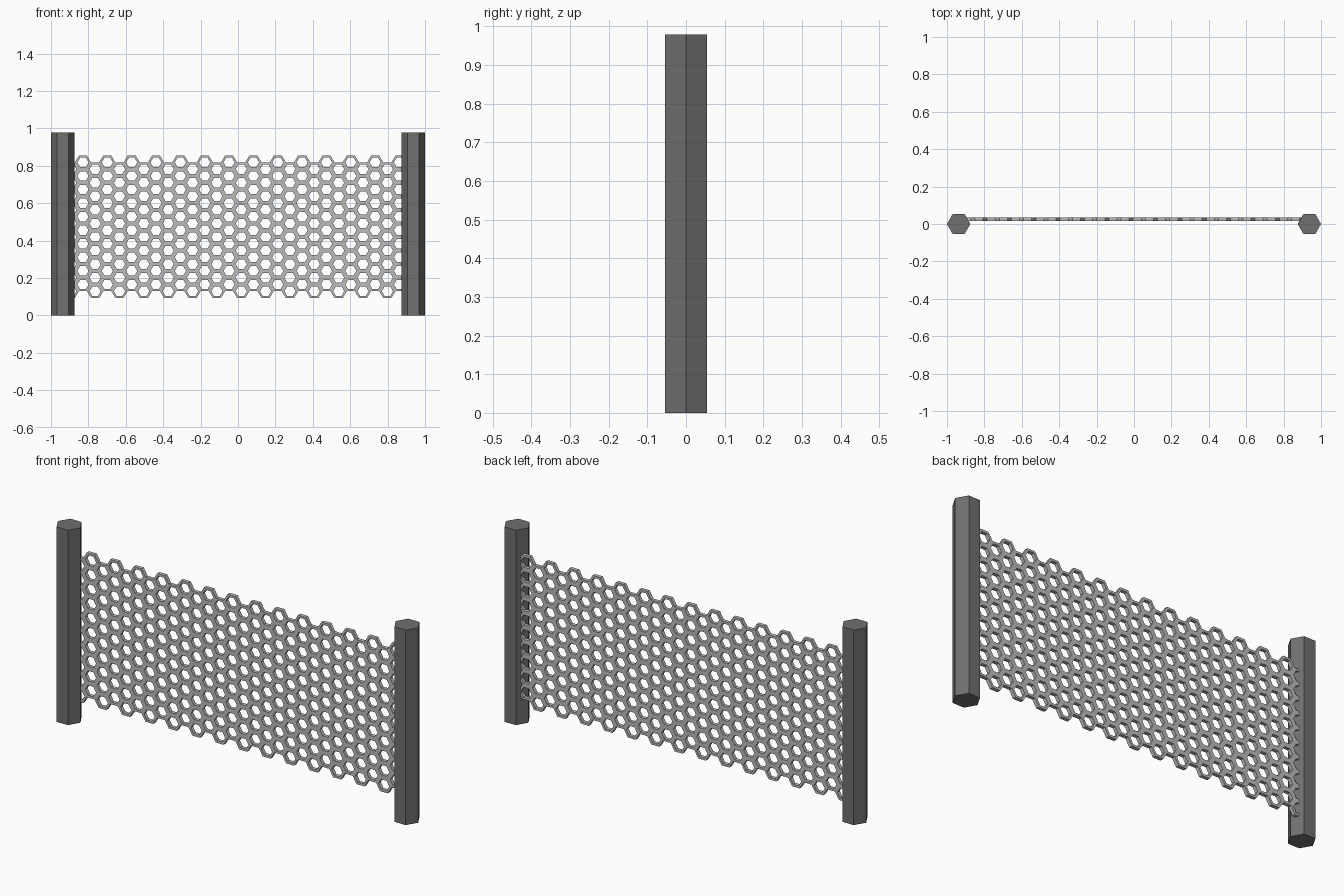
import bpy, bmesh, math

if "Cube" in bpy.data.objects:
    bpy.data.objects.remove(bpy.data.objects["Cube"])

POST_R, POST_H, POST_X = 0.0625, 0.978, 0.9375
COL, ROW = 0.0651, 0.0725           # column and row spacing of the cells
R = COL / 1.5                       # cell corner radius
COLS, ROWS = 28, 10
X0, Z0 = -0.894, 0.129              # centre of the first cell
Y_FRONT, Y_BACK = 0.016, 0.034
INNER = 0.69                        # hole size relative to cell


def grey(name, v):
    m = bpy.data.materials.new(name)
    m.diffuse_color = (v, v, v, 1)
    m.use_nodes = True
    m.node_tree.nodes["Principled BSDF"].inputs["Base Color"].default_value = m.diffuse_color
    return m


DARK, MID = grey("dark_grey", 0.16), grey("mid_grey", 0.5)


def finish(bm, name, mat):
    bmesh.ops.recalc_face_normals(bm, faces=bm.faces)
    me = bpy.data.meshes.new(name)
    bm.to_mesh(me)
    bm.free()
    me.materials.append(mat)
    ob = bpy.data.objects.new(name, me)
    bpy.context.collection.objects.link(ob)
    return ob


# Hexagonal posts, corners pointing along x
def post(name, x):
    bm = bmesh.new()
    ring = [bm.verts.new((x + POST_R * math.cos(math.radians(60 * i)),
                          POST_R * math.sin(math.radians(60 * i)), 0)) for i in range(6)]
    base = bm.faces.new(ring)
    top = bmesh.ops.extrude_face_region(bm, geom=[base], use_keep_orig=True)
    verts = [g for g in top["geom"] if isinstance(g, bmesh.types.BMVert)]
    bmesh.ops.translate(bm, verts=verts, vec=(0, 0, POST_H))
    return finish(bm, name, DARK)


post("left_post", -POST_X)
post("right_post", POST_X)

# Honeycomb panel: flat rings welded into one sheet, then thickened
bm = bmesh.new()
HEX = [(R, 0), (R / 2, ROW / 2), (-R / 2, ROW / 2),
       (-R, 0), (-R / 2, -ROW / 2), (R / 2, -ROW / 2)]
for c in range(COLS):
    for r in range(ROWS):
        cx, cz = X0 + c * COL, Z0 + (r + 0.5 * (c % 2)) * ROW
        outer = [bm.verts.new((cx + x, Y_FRONT, cz + z)) for x, z in HEX]
        inner = [bm.verts.new((cx + x * INNER, Y_FRONT, cz + z * INNER)) for x, z in HEX]
        for i in range(6):
            j = (i + 1) % 6
            bm.faces.new((outer[i], outer[j], inner[j], inner[i]))
bmesh.ops.remove_doubles(bm, verts=bm.verts, dist=0.001)
back = bmesh.ops.extrude_face_region(bm, geom=bm.faces[:], use_keep_orig=True)
verts = [g for g in back["geom"] if isinstance(g, bmesh.types.BMVert)]
bmesh.ops.translate(bm, verts=verts, vec=(0, Y_BACK - Y_FRONT, 0))
finish(bm, "honeycomb_panel", MID)
